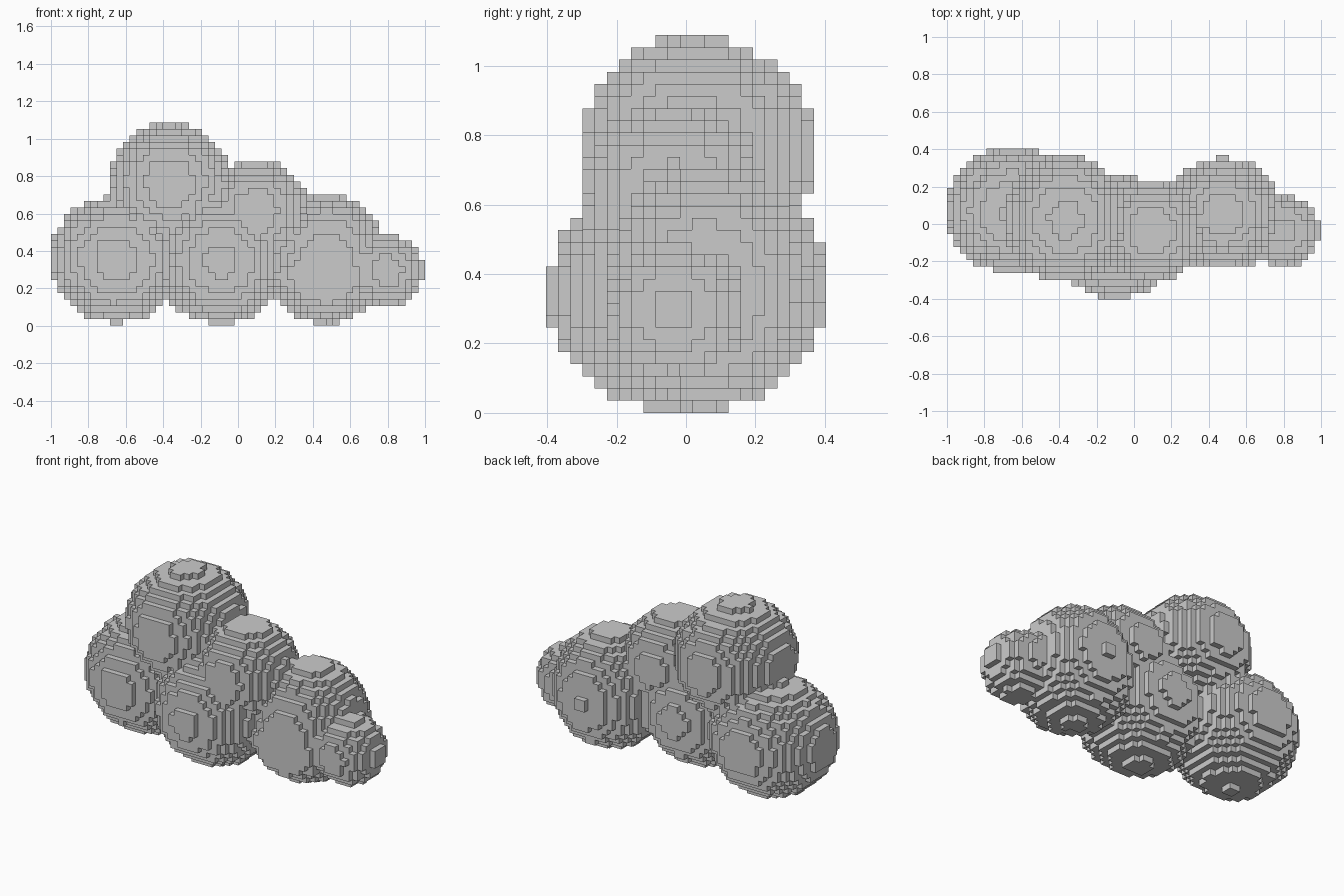
import bpy, bmesh

if "Cube" in bpy.data.objects:
    bpy.data.objects.remove(bpy.data.objects["Cube"])

S = 2 / 57                      # voxel edge
NX, NY, NZ = 57, 23, 31         # grid size

# Puffs: centre, (radius -x, +x), (radius -y, +y), (radius -z, +z), front limit
PUFFS = [
    ((-0.65, 0.06, 0.36), (0.358, 0.36), (0.325, 0.352), (0.345, 0.33), -1),     # left
    ((-0.365, 0.02, 0.77), (0.328, 0.33), (0.328, 0.355), (0.34, 0.313), -1),    # tall top
    ((-0.09, -0.06, 0.345), (0.35, 0.34), (0.338, 0.318), (0.337, 0.35), -1),    # middle
    ((0.09, -0.03, 0.61), (0.27, 0.285), (0.278, 0.26), (0.27, 0.28), -1),       # upper middle
    ((0.48, 0.06, 0.35), (0.325, 0.31), (0.30, 0.294), (0.34, 0.36), -0.225),    # right
    ((0.47, 0.06, 0.27), (0.32, 0.29), (0.34, 0.25), (0.25, 0.25), -0.225),      # right, low front
    ((0.80, -0.03, 0.30), (0.19, 0.19), (0.20, 0.185), (0.197, 0.185), -1),      # small tail
]


def centre(i, j, k):
    return ((i + 0.5 - NX / 2) * S, (j + 0.5 - NY / 2) * S, (k + 0.5) * S)


def inside(p):
    for c, *radii, front in PUFFS:
        if p[1] < front:
            continue
        d = 0
        for a in range(3):
            t = p[a] - c[a]
            d += (t / radii[a][t > 0]) ** 2
        if d <= 1:
            return True
    return False


# Fill the voxel grid
cells = {(i, j, k) for i in range(NX) for j in range(NY) for k in range(NZ)
         if inside(centre(i, j, k))}

# Skin every exposed voxel side with a quad
bm = bmesh.new()
verts = {}


def vert(g):
    if g not in verts:
        verts[g] = bm.verts.new(((g[0] - NX / 2) * S, (g[1] - NY / 2) * S, g[2] * S))
    return verts[g]


for cell in cells:
    for a in range(3):
        u, v = (a + 1) % 3, (a + 2) % 3
        for side in (0, 1):
            n = list(cell)
            n[a] += 2 * side - 1
            if tuple(n) in cells:
                continue
            loop = []
            for du, dv in ((0, 0), (1, 0), (1, 1), (0, 1)):
                g = list(cell)
                g[a] += side
                g[u] += du
                g[v] += dv
                loop.append(vert(tuple(g)))
            bm.faces.new(loop if side else loop[::-1])

mesh = bpy.data.meshes.new("voxel_cloud")
bm.to_mesh(mesh)
bm.free()
bpy.context.collection.objects.link(bpy.data.objects.new("voxel_cloud", mesh))
